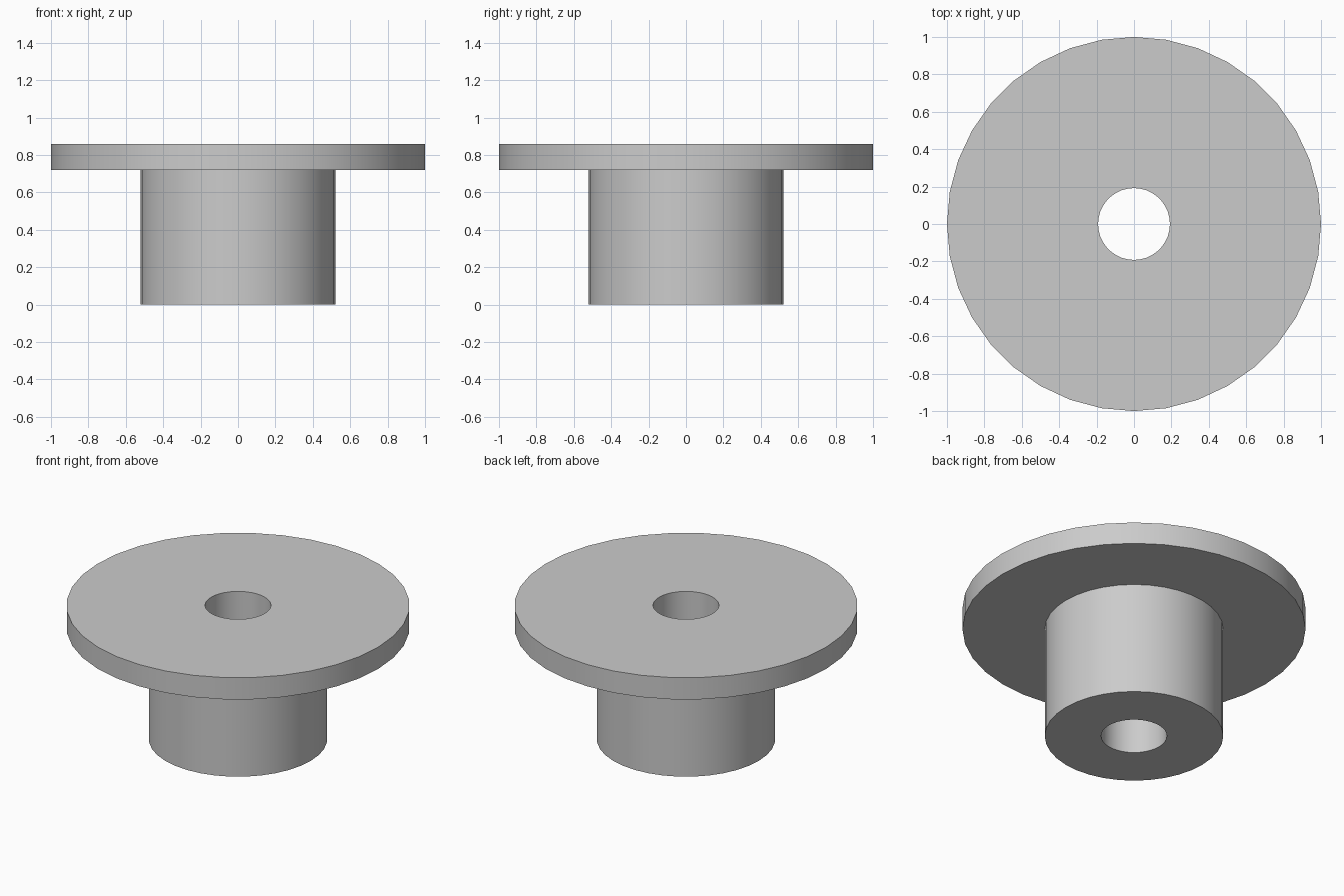
import bpy
import bmesh
from math import cos, sin, tau, radians

if "Cube" in bpy.data.objects:
    bpy.data.objects.remove(bpy.data.objects["Cube"], do_unlink=True)

grey = bpy.data.materials.new("light_grey")
grey.use_nodes = True
colour = (0.6, 0.6, 0.6, 1)
grey.diffuse_color = colour
grey.node_tree.nodes["Principled BSDF"].inputs["Base Color"].default_value = colour

SEGMENTS = 36
BORE, HUB, RIM = 0.192, 0.52, 1.0
STEP, TOP = 0.72, 0.86

# Closed cross-section of the flanged bushing, as (radius, height)
profile = [(BORE, 0), (HUB, 0), (HUB, STEP), (RIM, STEP), (RIM, TOP), (BORE, TOP)]

# Revolve the section around the vertical axis
bm = bmesh.new()
rings = []
for radius, height in profile:
    angles = [tau * i / SEGMENTS for i in range(SEGMENTS)]
    rings.append([bm.verts.new((radius * cos(a), radius * sin(a), height)) for a in angles])
for lower, upper in zip(rings, rings[1:] + rings[:1]):
    for i in range(SEGMENTS):
        j = (i + 1) % SEGMENTS
        bm.faces.new((lower[i], lower[j], upper[j], upper[i]))
bmesh.ops.recalc_face_normals(bm, faces=bm.faces)

mesh = bpy.data.meshes.new("flanged_bushing")
bm.to_mesh(mesh)
bm.free()
mesh.materials.append(grey)
bushing = bpy.data.objects.new("flanged_bushing", mesh)
bpy.context.collection.objects.link(bushing)

# Smooth walls with crisp rims
bpy.ops.object.select_all(action="DESELECT")
bushing.select_set(True)
bpy.context.view_layer.objects.active = bushing
bpy.ops.object.shade_smooth_by_angle(angle=radians(30))
